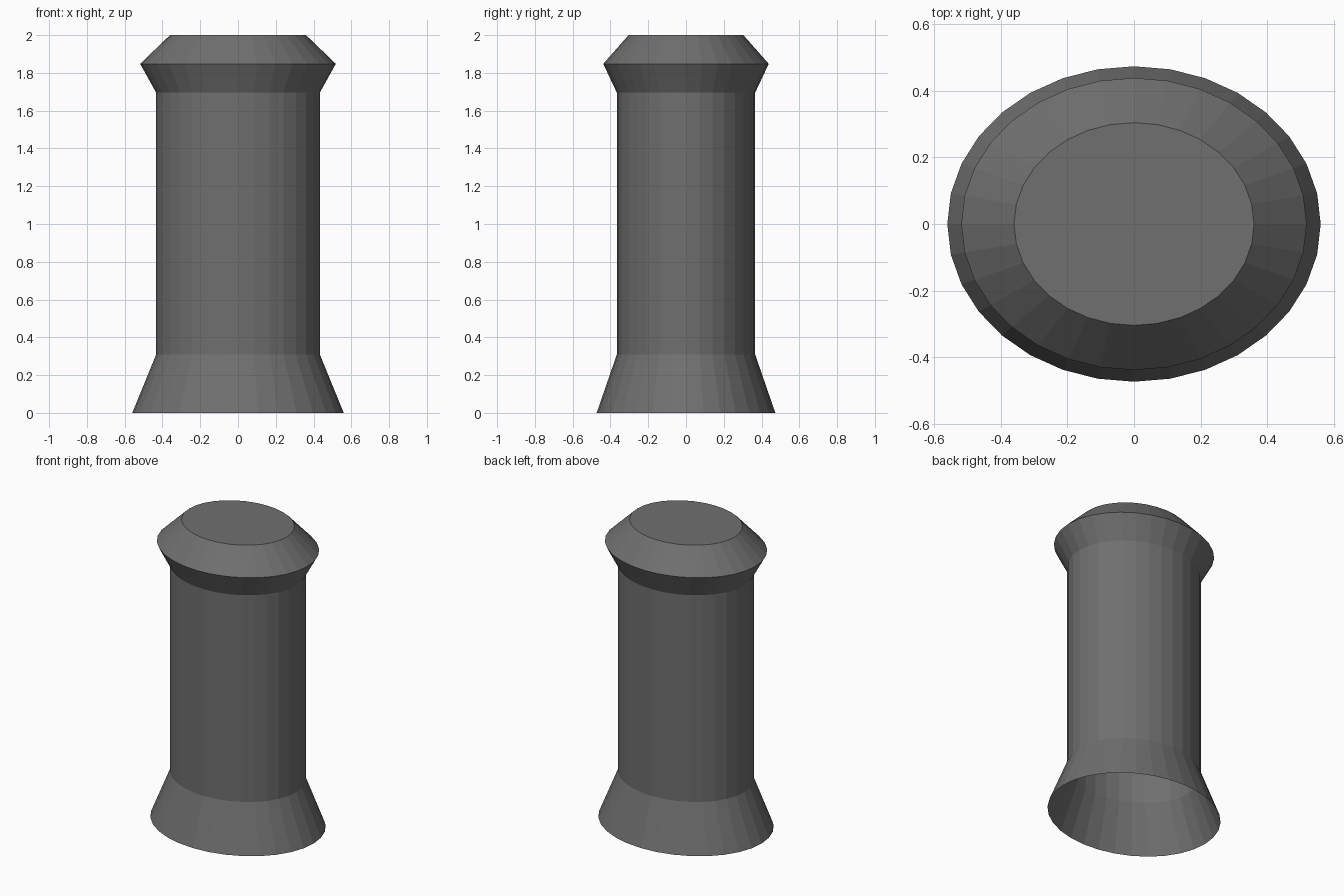
import bpy, bmesh
from math import cos, sin, tau

if "Cube" in bpy.data.objects:
    bpy.data.objects.remove(bpy.data.objects["Cube"])

SIDES = 32
# Profile from base to top: x radius, y radius, height
PROFILE = [
    (0.56, 0.473, 0.0),    # flared foot
    (0.433, 0.366, 0.31),  # shaft bottom
    (0.433, 0.366, 1.695), # shaft top
    (0.518, 0.438, 1.848), # collar rim
    (0.36, 0.304, 2.0),    # top edge
]

bm = bmesh.new()
rings = [[bm.verts.new((rx * cos(tau * i / SIDES), ry * sin(tau * i / SIDES), z))
          for i in range(SIDES)] for rx, ry, z in PROFILE]

# Oval wall, open at the bottom
for low, high in zip(rings, rings[1:]):
    for i in range(SIDES):
        j = (i + 1) % SIDES
        bm.faces.new((low[i], low[j], high[j], high[i]))

# Flat top cap
bm.faces.new(rings[-1])

mesh = bpy.data.meshes.new("oval_post")
bm.to_mesh(mesh)
bm.free()
post = bpy.data.objects.new("oval_post", mesh)
bpy.context.collection.objects.link(post)

# Dark grey finish
dark = bpy.data.materials.new("dark_grey")
dark.diffuse_color = (0.16, 0.16, 0.16, 1)
dark.use_nodes = True
dark.node_tree.nodes["Principled BSDF"].inputs["Base Color"].default_value = dark.diffuse_color
mesh.materials.append(dark)
